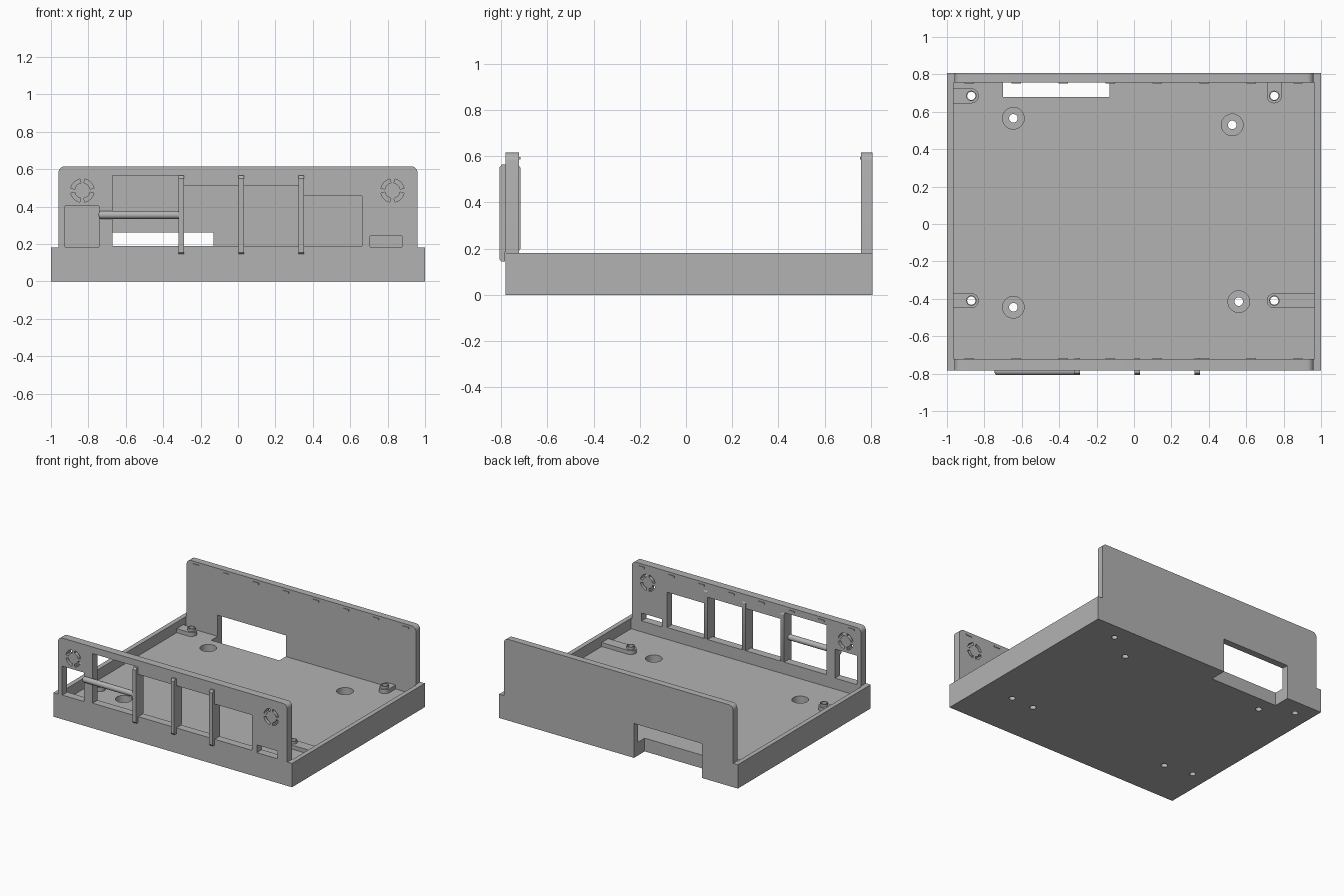
import bpy, bmesh, math
from math import cos, sin, pi

if "Cube" in bpy.data.objects:
    bpy.data.objects.remove(bpy.data.objects["Cube"])

grey = bpy.data.materials.new("plain grey")
grey.diffuse_color = (0.45, 0.45, 0.45, 1)
grey.use_nodes = True
grey.node_tree.nodes["Principled BSDF"].inputs["Base Color"].default_value = grey.diffuse_color


def prism(pts, axis, lo, hi, bm=None):
    """Extrude a 2D outline along an axis, adding to bm."""
    bm = bm or bmesh.new()
    place = {"x": lambda u, v, w: (w, u, v),
             "y": lambda u, v, w: (u, w, v),
             "z": lambda u, v, w: (u, v, w)}[axis]
    a = [bm.verts.new(place(u, v, lo)) for u, v in pts]
    b = [bm.verts.new(place(u, v, hi)) for u, v in pts]
    faces = [bm.faces.new(a), bm.faces.new(b[::-1])]
    n = len(pts)
    for i in range(n):
        j = (i + 1) % n
        faces.append(bm.faces.new((a[j], a[i], b[i], b[j])))
    bmesh.ops.recalc_face_normals(bm, faces=faces)
    return bm


def rect(u0, u1, v0, v1):
    return [(u0, v0), (u1, v0), (u1, v1), (u0, v1)]


def arc(cu, cv, r, a0, a1, n):
    return [(cu + r * cos(a0 + (a1 - a0) * i / n), cv + r * sin(a0 + (a1 - a0) * i / n))
            for i in range(n + 1)]


def circle(cu, cv, r, n=32):
    return arc(cu, cv, r, 0, 2 * pi, n)[:-1]


def make(name, bm):
    me = bpy.data.meshes.new(name)
    bm.to_mesh(me)
    bm.free()
    me.materials.append(grey)
    ob = bpy.data.objects.new(name, me)
    bpy.context.collection.objects.link(ob)
    return ob


def cut(ob, bm):
    """Subtract the cutter mesh from ob and bake the result."""
    cutter = make("cutter", bm)
    mod = ob.modifiers.new("cut", "BOOLEAN")
    mod.operation, mod.solver, mod.object = "DIFFERENCE", "EXACT", cutter
    bpy.context.view_layer.update()
    me = bpy.data.meshes.new_from_object(ob.evaluated_get(bpy.context.evaluated_depsgraph_get()))
    ob.modifiers.clear()
    ob.data = me
    bpy.data.objects.remove(cutter)


FLOOR, RIM, TOP = 0.10, 0.18, 0.615
FRONT, FRONT_IN, BACK_IN, BACK = -0.782, -0.722, 0.757, 0.808
mounts = [(-0.645, 0.565), (0.525, 0.53), (-0.645, -0.445), (0.56, -0.415)]
# Tab centre, direction to wall, length to wall
tabs = [(-0.87, 0.685, pi, 0.095), (0.75, 0.685, pi / 2, 0.072),
        (-0.87, -0.41, pi, 0.095), (0.75, -0.41, 0, 0.215)]


def rear_notch():
    return prism(rect(-0.70, -0.13, -0.1, 0.26), "y", 0.68, 0.9)


# Tray with cavity, rear notch, screw recesses and through holes
tray = make("tray", prism(rect(-1, 1, FRONT, BACK), "z", 0, RIM))
cut(tray, prism(rect(-0.965, 0.965, FRONT_IN, BACK_IN), "z", FLOOR, 0.4))
cut(tray, rear_notch())
recess, holes = bmesh.new(), bmesh.new()
for x, y in mounts:
    prism(circle(x, y, 0.058), "z", 0.04, 0.3, recess)
    prism(circle(x, y, 0.023, 20), "z", -0.1, 0.3, holes)
for x, y, a, d in tabs:
    prism(circle(x, y, 0.022, 20), "z", -0.1, 0.3, holes)
cut(tray, recess)
cut(tray, holes)

# Raised mounting tabs with small pegs
for i, (x, y, a, d) in enumerate(tabs):
    pts = arc(x, y, 0.04, a + pi / 2, a + 3 * pi / 2, 12)
    ends = [(u + d * cos(a), v + d * sin(a)) for u, v in (pts[-1], pts[0])]
    for name, outline, lo, hi in (("tab", pts + ends, FLOOR, 0.13),
                                  ("peg", circle(x, y, 0.028, 20), 0.13, 0.15)):
        ob = make(f"{name}_{i + 1}", prism(outline, "z", lo, hi))
        cut(ob, prism(circle(x, y, 0.022, 20), "z", 0, 0.3))

# Upright panels with rounded top corners
R = 0.035
outline = ([(-0.96, RIM), (0.96, RIM)] + arc(0.96 - R, TOP - R, R, 0, pi / 2, 6)
           + arc(-0.96 + R, TOP - R, R, pi / 2, pi, 6))
front_panel = make("front_panel", prism(outline, "y", FRONT, FRONT_IN))
back_panel = make("back_panel", prism(outline, "y", BACK_IN, BACK))
cut(back_panel, rear_notch())

# Port openings and ring-shaped vents in the front panel
ports = bmesh.new()
for r in ((-0.925, -0.742, 0.183, 0.402), (-0.67, -0.305, 0.19, 0.565),
          (-0.30, 0.012, 0.19, 0.51), (0.018, 0.335, 0.19, 0.51),
          (0.342, 0.663, 0.19, 0.457), (0.705, 0.877, 0.183, 0.242)):
    prism(rect(*r), "y", -1, -0.5, ports)
for cx in (-0.832, 0.826):
    for q in range(4):
        a0, a1 = q * pi / 2 + 0.2, (q + 1) * pi / 2 - 0.2
        prism(arc(cx, 0.485, 0.063, a0, a1, 6) + arc(cx, 0.485, 0.042, a1, a0, 6),
              "y", -1, -0.5, ports)
cut(front_panel, ports)

# Vertical dividers with chamfered ends
rib = [(-0.808, 0.155), (-0.80, 0.145), (-0.783, 0.145), (-0.783, 0.185), (-0.725, 0.185),
       (-0.717, 0.20), (-0.717, 0.55), (-0.727, 0.565), (-0.797, 0.565), (-0.808, 0.55)]
for i, x in enumerate((-0.303, 0.017, 0.338)):
    make(f"divider_{i + 1}", prism(rib, "x", x - 0.014, x + 0.014))

# Horizontal bar with a rounded free end
bm = prism(circle(-0.787, 0.355, 0.021, 24), "x", -0.745, -0.303)
end = [e for e in bm.edges if all(v.co.x < -0.74 for v in e.verts)]
bmesh.ops.bevel(bm, geom=end, offset=0.014, segments=4, profile=0.5, affect="EDGES")
make("cross_bar", bm)

# Small catches along the inner top edge of both panels
for name, y0, y1 in (("front_catches", FRONT_IN, FRONT_IN + 0.005),
                     ("back_catches", BACK_IN - 0.005, BACK_IN)):
    bm = bmesh.new()
    for i in range(8):
        x = -0.88 + i * 0.251
        prism(rect(x - 0.025, x + 0.025, 0.585, 0.597), "y", y0, y1, bm)
    make(name, bm)

# Smooth curved walls, keep corners sharp
for ob in bpy.context.collection.objects:
    ob.select_set(True)
    bpy.context.view_layer.objects.active = ob
bpy.ops.object.shade_smooth_by_angle(angle=math.radians(30))
